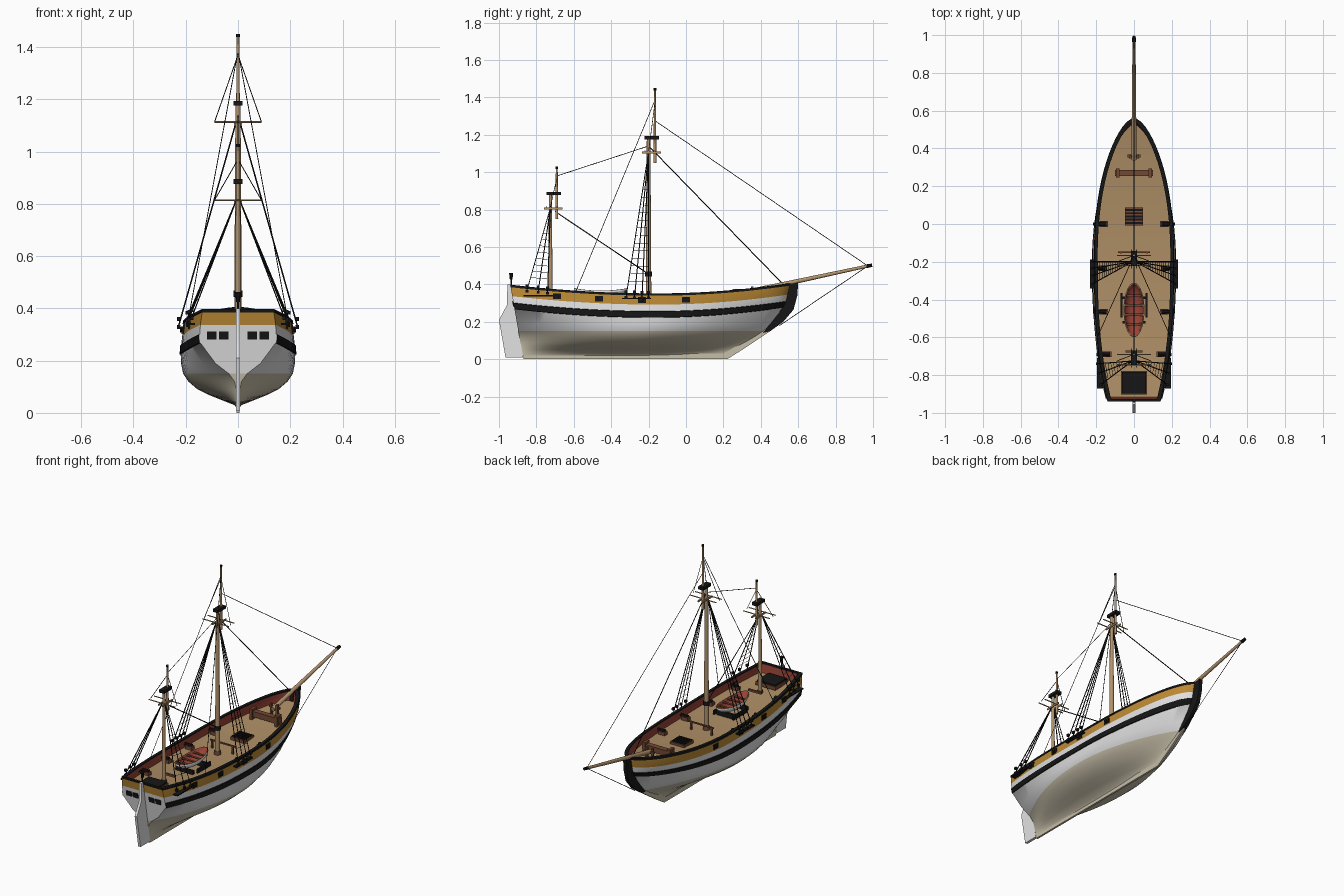
import bpy, bmesh, math
from mathutils import Vector

if bpy.data.objects.get("Cube"):
    bpy.data.objects.remove(bpy.data.objects["Cube"])


def material(name, *rgb):
    m = bpy.data.materials.new(name)
    m.use_nodes = True
    m.diffuse_color = (*rgb, 1)
    m.node_tree.nodes["Principled BSDF"].inputs["Base Color"].default_value = (*rgb, 1)
    return m


black = material("black", .008, .008, .008)
ochre = material("ochre", .5, .25, .035)
white = material("white", .76, .76, .76)
beige = material("underwater_beige", .56, .51, .39)
tan = material("deck_tan", .42, .27, .13)
red = material("bulwark_red", .32, .055, .035)
wood = material("spar_wood", .44, .29, .15)
brown = material("dark_brown", .17, .065, .035)


# Helpers
def lerp(a, b, t):
    return a + (b - a) * t


def curve_at(pts, z):
    z = min(max(z, pts[0][0]), pts[-1][0])
    for (a, va), (b, vb) in zip(pts, pts[1:]):
        if z <= b:
            return lerp(va, vb, (z - a) / (b - a))


def finish(name, bm, mats):
    me = bpy.data.meshes.new(name)
    bm.to_mesh(me)
    bm.free()
    for m in mats:
        me.materials.append(m)
    ob = bpy.data.objects.new(name, me)
    bpy.context.collection.objects.link(ob)
    return ob


def box(name, loc, size, mat, tilt=0):
    bm = bmesh.new()
    bmesh.ops.create_cube(bm, size=1)
    bmesh.ops.scale(bm, vec=size, verts=bm.verts)
    ob = finish(name, bm, [mat])
    ob.location, ob.rotation_euler.x = loc, tilt
    return ob


def spar(name, a, b, r1, r2, mat, sides=12):
    a, b = Vector(a), Vector(b)
    bm = bmesh.new()
    bmesh.ops.create_cone(bm, cap_ends=True, segments=sides, radius1=r1, radius2=r2, depth=(b - a).length)
    ob = finish(name, bm, [mat])
    ob.location = (a + b) / 2
    ob.rotation_euler = (b - a).to_track_quat('Z', 'Y').to_euler()
    return ob


def prism(name, pts, half, mat):
    bm = bmesh.new()
    f = bm.faces.new([bm.verts.new((-half, y, z)) for y, z in pts])
    ext = bmesh.ops.extrude_face_region(bm, geom=[f])["geom"]
    bmesh.ops.translate(bm, vec=(2 * half, 0, 0), verts=[v for v in ext if isinstance(v, bmesh.types.BMVert)])
    bmesh.ops.recalc_face_normals(bm, faces=bm.faces)
    return finish(name, bm, [mat])


def ropes(name, lines, radius):
    cu = bpy.data.curves.new(name, 'CURVE')
    cu.dimensions, cu.bevel_depth, cu.bevel_resolution = '3D', radius, 0
    for line in lines:
        sp = cu.splines.new('POLY')
        sp.points.add(len(line) - 1)
        for p, co in zip(sp.points, line):
            p.co = (*co, 1)
    cu.materials.append(black)
    bpy.context.collection.objects.link(bpy.data.objects.new(name, cu))


# Hull form
MID = [(.02, .006), (.03, .014), (.05, .065), (.07, .115), (.09, .155), (.12, .19), (.15, .21),
       (.19, .218), (.24, .22), (.35, .207), (.41, .192)]
STERN = [(.02, .006), (.1, .008), (.13, .015), (.16, .045), (.2, .1), (.24, .135), (.28, .147), (.33, .145), (.4, .135)]
STEM = [(.02, .2), (.06, .28), (.1, .35), (.15, .42), (.2, .475), (.3, .535), (.41, .56)]


def sheer(y):
    d = y + .15
    return .352 + (.045 * (d / .79) ** 2 if d < 0 else .055 * (d / .72) ** 2)


def stern_y(z):
    return -.87 - .175 * z


def half_beam(u, z):
    h = min(max((z - .03) / .3, 0), 1)
    s, mid = abs(u - .5) * 2, curve_at(MID, z)
    if u > .5:
        return mid * max(0, 1 - s ** lerp(1.6, 2.3, h)) ** lerp(1.2, .6, h)
    return lerp(mid, curve_at(STERN, z), s ** lerp(1.8, 2.8, h))


def beam_at(y, z):
    return half_beam((y - stern_y(z)) / (curve_at(STEM, z) - stern_y(z)), z)


# Section rows, keel up, over the rail, down to the deck: (fixed z or None, drop from rail, outward offset, material)
ROWS = [(z, 0, 0, beige) for z in (.02, .03, .05, .07, .09, .12)]
ROWS += [(.15, 0, 0, white), (.19, 0, 0, white), (None, .13, 0, black), (None, .128, .004, black), (None, .097, .004, black),
         (None, .095, 0, white), (None, .06, 0, ochre), (None, .012, 0, black), (None, .012, .004, black),
         (None, 0, .004, black), (None, 0, -.014, black), (None, .01, -.012, red), (None, .06, -.012, tan)]
STEPS = 36
hull_mats = [beige, white, black, ochre, red, tan]
bm = bmesh.new()
for side in (1, -1):
    grid, mids = [], []
    for fixed, drop, off, mat in ROWS:
        row = []
        for i in range(STEPS + 1):
            u = .5 - .5 * math.cos(math.pi * i / STEPS)
            z = fixed or sheer(lerp(-.94, .56, u)) - drop
            inset = max(0, -off)
            y = lerp(stern_y(z) + inset, curve_at(STEM, z) - inset, u)
            x = max(0, half_beam(u, z) + off) if i < STEPS else 0
            row.append(bm.verts.new((side * x, y, z)))
        grid.append(row)
        mids.append(bm.verts.new((0, row[0].co.y, row[0].co.z)))
    for k in range(len(ROWS) - 1):
        a, b, mat = grid[k], grid[k + 1], ROWS[k][3]
        for i in range(STEPS):
            bm.faces.new((a[i], a[i + 1], b[i + 1], b[i])).material_index = hull_mats.index(mat)
        # Transom: plain white where the sides carry the wale
        aft = white if 6 <= k < 12 else mat
        bm.faces.new((a[0], b[0], mids[k + 1], mids[k])).material_index = hull_mats.index(aft)
    # Deck and keel strips
    for row, mat in ((grid[-1], tan), (grid[0], beige)):
        centre = [bm.verts.new((0, v.co.y, v.co.z)) for v in row]
        for i in range(STEPS):
            bm.faces.new((row[i], row[i + 1], centre[i + 1], centre[i])).material_index = hull_mats.index(mat)
bmesh.ops.remove_doubles(bm, verts=bm.verts, dist=.00002)
bmesh.ops.recalc_face_normals(bm, faces=bm.faces)
finish("hull", bm, hull_mats)

prism("stem", [(.53, .4), (.6, .41), (.595, .34), (.575, .265), (.52, .2), (.45, .15), (.41, .14), (.5, .25)], .011, black)
prism("keel", [(-.87, 0), (.22, 0), (.3, .05), (.45, .15), (.42, .16), (.2, .03), (-.87, .03)], .006, beige)
prism("rudder", [(-.94, .4), (-.955, .4), (-.957, .29), (-1, .21), (-.965, .01), (-.87, .01)], .008, white)

# Transom windows and stern lantern
for x in (-.1, -.055, .055, .1):
    box("stern_window", (x, stern_y(.297) - .002, .297), (.036, .006, .03), black, .173)
spar("lantern_post", (0, -.935, .38), (0, -.935, .43), .004, .004, black, 6)
spar("lantern", (0, -.935, .425), (0, -.935, .462), .007, .011, black, 8)

# Guns, ports and channels on both sides
for s in (1, -1):
    for y in (-.69, -.465, -.235, 0):
        z = sheer(y) - .036
        x = beam_at(y, z)
        box("gun_port", (s * x, y, z), (.009, .042, .03), black)
        spar("gun_barrel", (s * (x - .06), y, z), (s * (x + .012), y, z), .011, .008, black, 8)
        box("gun_carriage", (s * (x - .045), y, z - .014), (.045, .03, .022), brown)
    for y, length, z in ((-.265, .155, .325), (-.79, .16, .34)):
        x = beam_at(y, z)
        box("channel", (s * (x + .008), y, z), (.03, length, .007), black)

# Masts
for name, y, foot, cap, top, r in (("main", -.2, .28, 1.185, 1.45, .015), ("mizzen", -.725, .3, .886, 1.03, .012)):
    ty = y + .034
    spar(name + "_mast", (0, y, foot), (0, y, cap), r, r * .65, wood, 16)
    spar(name + "_topmast", (0, ty, cap - .135), (0, ty, top), .008, .005, wood)
    spar(name + "_truck", (0, ty, top - .012), (0, ty, top), .007, .007, black, 8)
    box(name + "_cap", (0, y + .017, cap), (.034, .078, .018), black)
    for x in (-.013, .013):
        box(name + "_trestle", (x, y + .015, cap - .08), (.006, .1, .01), wood)
    for dy in (-.02, .034):
        spar(name + "_crosstree", (-.09, y + dy, cap - .072), (.09, y + dy, cap - .072), .0035, .0035, wood, 6)
    spar(name + "_collar", (0, y, foot), (0, y, foot + .035), r + .006, r + .004, brown)
spar("stay_collar", (0, -.2, .443), (0, -.2, .468), .018, .018, black)

# Bowsprit
spar("bowsprit", (0, .34, .362), (0, .98, .5), .014, .008, wood)
spar("bowsprit_tip", (0, .965, .497), (0, .995, .503), .01, .009, black, 8)

# Standing rigging
thick, thin, rungs = [], [], []
thick += [[(0, -.19, 1.13), (0, .52, .4)], [(0, -.7, .79), (0, -.2, .455)]]
thin += [[(0, -.166, 1.275), (0, .97, .5)], [(0, .97, .497), (0, .5, .18)], [(0, -.2, 1.14), (0, -.69, .98)]]
for s in (1, -1):
    thin += [[(0, -.166, 1.385), (s * .19, -.59, .36)],
             [(0, -.166, 1.37), (s * .09, -.2, 1.113)], [(0, -.69, .97), (s * .09, -.725, .814)]]
    for my, head, ys, count in ((-.2, 1.11, (-.2, -.235, -.275, -.32), 16), (-.725, .81, (-.74, -.79, -.85), 10)):
        top = Vector((s * .008, my, head))
        feet = []
        for y in ys:
            z = sheer(y) - .018
            foot = Vector((s * (beam_at(y, z) + .018), y, z))
            feet.append(foot)
            thick.append([foot, top])
            for dz in (-.006, .024):
                box("deadeye", foot + Vector((0, 0, dz)), (.012, .015, .014), black)
        for k in range(2, count):
            rungs.append([f.lerp(top, k / (count + 3)) for f in feet])
ropes("shrouds_and_stays", thick, .0028)
ropes("light_rigging", thin, .0018)
ropes("ratlines", rungs, .0012)

# Deck fittings
box("windlass", (0, .27, .345), (.2, .034, .034), brown)
for x in (-.085, .085):
    box("windlass_post", (x, .27, .34), (.018, .045, .07), brown)
for x in (-.02, .02):
    box("bitt_post", (x, .355, .355), (.012, .014, .07), brown)
box("bitt_beam", (0, .36, .368), (.07, .014, .012), brown)
box("hatch_coaming", (0, .04, .302), (.095, .095, .022), brown)
for k in range(5):
    box("grating_bar", (0, .006 + .017 * k, .315), (.088, .01, .006), black)
box("companion_base", (0, -.84, .34), (.135, .125, .022), brown)
box("companion_cover", (0, -.84, .354), (.125, .115, .01), black)
box("pin_rail", (0, -.15, .34), (.17, .008, .008), brown)
for x in (-.07, .07):
    box("pin_rail_post", (x, -.15, .315), (.01, .01, .05), brown)
box("mizzen_fife_rail", (0, -.675, .345), (.09, .012, .012), brown)

# Ship's boat on its cradles
bm = bmesh.new()
bmesh.ops.create_uvsphere(bm, u_segments=20, v_segments=12, radius=1)
bmesh.ops.delete(bm, geom=[v for v in bm.verts if v.co.z > .01], context='VERTS')
for v in bm.verts:
    y = v.co.y
    v.co = (v.co.x * .056, y * .145 - .455, v.co.z * .045 + .366 + .012 * y * y)
boat = finish("boat", bm, [white, red, wood])
sol = boat.modifiers.new("planking", 'SOLIDIFY')
sol.thickness, sol.offset, sol.material_offset, sol.material_offset_rim = .006, -1, 1, 2
for y, w in ((-.53, .075), (-.48, .098), (-.43, .098), (-.38, .075)):
    box("boat_thwart", (0, y, .36), (w, .014, .005), brown)
for y in (-.39, -.52):
    box("boat_cradle", (0, y, .312), (.12, .014, .03), black)
for x in (-.066, .066):
    box("boat_skid", (x, -.43, .315), (.01, .13, .025), black)

# Smooth rounded surfaces, keep edges crisp
bpy.ops.object.select_all(action='DESELECT')
for ob in bpy.context.scene.objects:
    if ob.type == 'MESH':
        ob.select_set(True)
        bpy.context.view_layer.objects.active = ob
bpy.ops.object.shade_smooth_by_angle(angle=math.radians(35))
